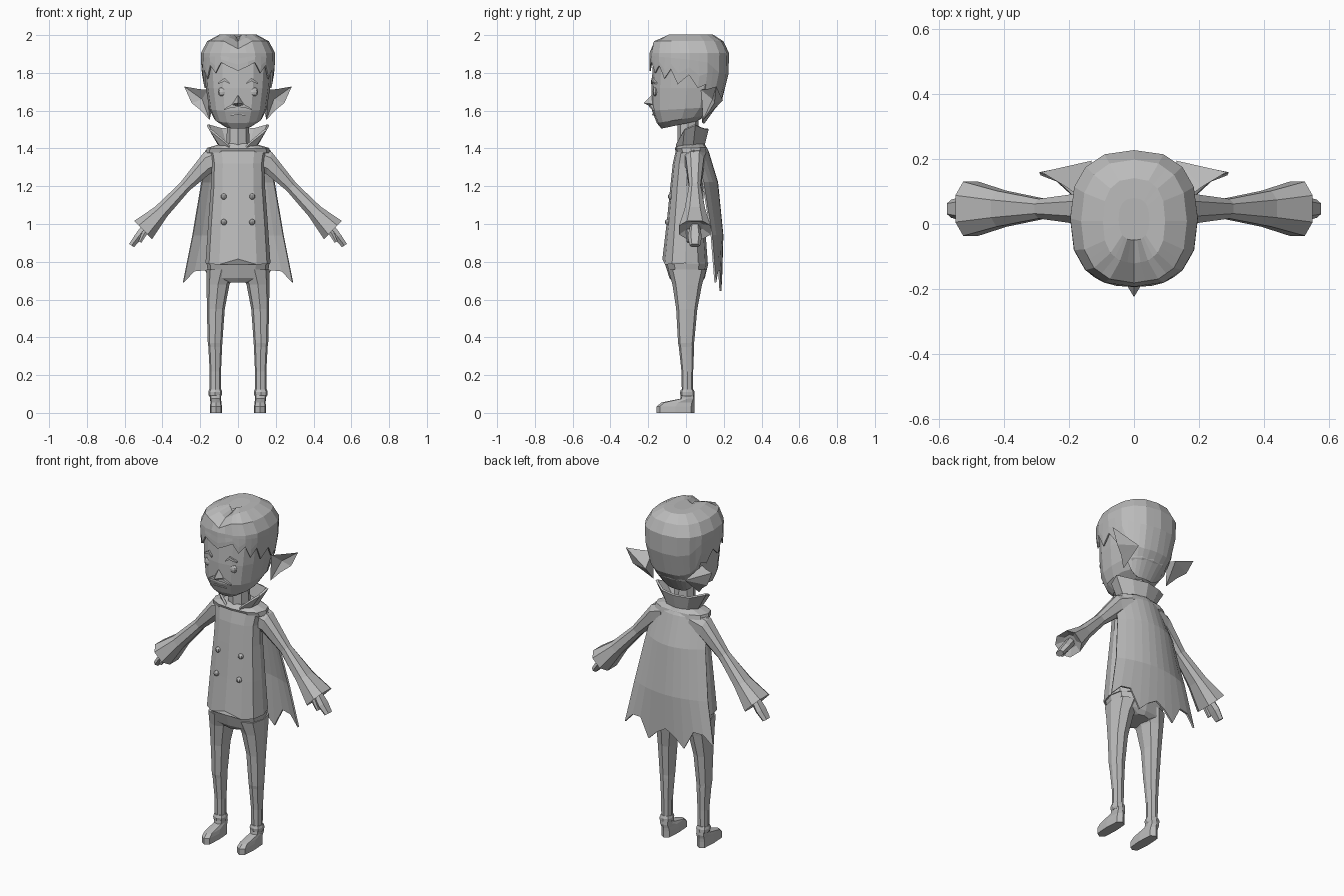
import bpy, bmesh
from math import sin, cos, pi, radians
from mathutils import Vector

cube = bpy.data.objects.get("Cube")
if cube:
    bpy.data.objects.remove(cube, do_unlink=True)

clay = bpy.data.materials.new("plain_grey")
clay.use_nodes = True
clay.diffuse_color = (0.5, 0.5, 0.5, 1)
clay.node_tree.nodes["Principled BSDF"].inputs["Base Color"].default_value = (0.5, 0.5, 0.5, 1)


def build(name, verts, faces, mirror=False, thick=0):
    mesh = bpy.data.meshes.new(name)
    mesh.from_pydata([tuple(v) for v in verts], [], faces)
    bm = bmesh.new()
    bm.from_mesh(mesh)
    bmesh.ops.recalc_face_normals(bm, faces=bm.faces)
    bm.to_mesh(mesh)
    bm.free()
    mesh.materials.append(clay)
    ob = bpy.data.objects.new(name, mesh)
    bpy.context.collection.objects.link(ob)
    if mirror:
        ob.modifiers.new("Mirror", "MIRROR")
    if thick:
        mod = ob.modifiers.new("Solidify", "SOLIDIFY")
        mod.thickness = thick
        mod.offset = 0
    return ob


def skin(name, rings, closed=True, caps=True, **kw):
    """Join rows of points with quads."""
    n = len(rings[0])
    verts = [v for ring in rings for v in ring]
    faces = []
    for r in range(len(rings) - 1):
        for i in range(n if closed else n - 1):
            j = (i + 1) % n
            faces.append((r * n + i, r * n + j, (r + 1) * n + j, (r + 1) * n + i))
    if caps:
        faces += [tuple(range(n)), tuple(range(len(verts) - n, len(verts)))]
    return build(name, verts, faces, **kw)


def power(v, p):
    return (1 if v >= 0 else -1) * abs(v) ** p


def oval(x0, x1, yf, yb, zf, zb, n, p):
    """Horizontal rounded ring; first point is at the front."""
    pts = []
    for i in range(n):
        a = 2 * pi * i / n
        s, c = power(round(sin(a), 6), p), power(round(cos(a), 6), p)
        pts.append(Vector(((x0 + x1) / 2 + s * (x1 - x0) / 2,
                           (yf + yb) / 2 - c * (yb - yf) / 2,
                           (zf + zb) / 2 + c * (zf - zb) / 2)))
    return pts


def body_loft(name, rows, n=12, p=0.8):
    # rows: front z, back z, half width, front y, back y
    return skin(name, [oval(-w, w, f, b, zf, zb, n, p) for zf, zb, w, f, b in rows])


def limb_loft(name, rows, n=8, p=0.8):
    # rows: z, inner x, outer x, front y, back y
    return skin(name, [oval(a, b, f, k, z, z, n, p) for z, a, b, f, k in rows], mirror=True)


# Head and neck
body_loft("head", [(1.505, 1.545, .075, -.13, .06), (1.535, 1.575, .125, -.155, .11),
                   (1.60, 1.62, .152, -.18, .165), (1.72, 1.72, .17, -.183, .195),
                   (1.85, 1.85, .18, -.175, .20), (1.95, 1.95, .12, -.12, .13)], 16)
body_loft("neck", [(1.37, 1.37, .065, -.045, .075), (1.57, 1.57, .055, -.045, .065)], 8, 1)

# Hair shell: each column hangs to its own length
PROFILE = [(1.53, .10, -.12, .09), (1.62, .158, -.185, .175), (1.77, .185, -.19, .22),
           (1.90, .195, -.19, .226), (1.965, .16, -.178, .195), (2.0, .095, -.12, .14)]


def hair_row(z):
    for a, b in zip(PROFILE, PROFILE[1:]):
        if z <= b[0]:
            t = (z - a[0]) / (b[0] - a[0])
            return [u + (v - u) * t for u, v in zip(a, b)]


def hair_point(z, i, n=32):
    z, w, f, b = hair_row(z)
    v = oval(-w, w, f, b, z, z, n, .8)[i]
    if z > 1.93 and v.y < .1:
        v.z -= .04 * max(0, 1 - abs(v.x) / .07)
    return v


half = [1.81, 1.835, 1.855, 1.80, 1.84, 1.77, 1.82, 1.74, 1.79, 1.72, 1.74,
        1.60, 1.56, 1.545, 1.535, 1.535, 1.535]
lengths = half + half[-2:0:-1]
rings = []
for t in (0, .35, .7, 1):
    rings.append([hair_point(z + (1.905 - z) * t, i) for i, z in enumerate(lengths)])
for z in (1.965, 2.0):
    rings.append([hair_point(z, i) for i in range(32)])
crown = [Vector((v.x * .5, v.y * .5 + .01, 2.0 - (.03 if abs(v.x) < .01 and v.y < .05 else 0)))
         for v in rings[-1]]
# Keep every second column above the jagged fringe broad and flat
for ring in rings[2:] + [crown]:
    for i in range(1, 32, 2):
        ring[i] = (ring[i - 1] + ring[(i + 1) % 32]) / 2
hair = skin("hair", rings + [crown], caps=False, thick=.008)
bm = bmesh.new()
bm.from_mesh(hair.data)
top_edges = [e for e in bm.edges if e.is_boundary and min(v.co.z for v in e.verts) > 1.95]
bmesh.ops.holes_fill(bm, edges=top_edges)
bm.to_mesh(hair.data)
bm.free()

# Ears: a dished outline with a point
rim = [(.163, .08, 1.71), (.21, .115, 1.715), (.285, .16, 1.728),
       (.245, .15, 1.64), (.195, .125, 1.60), (.15, .09, 1.55)]
fan = [(i, (i + 1) % 6, c) for c in (6, 7) for i in range(6)]
build("ears", rim + [(.19, .14, 1.66), (.13, .195, 1.655)], fan, mirror=True)

# Nose
build("nose", [(0, -.175, 1.69), (.032, -.172, 1.635), (0, -.172, 1.615),
               (-.032, -.172, 1.635), (0, -.225, 1.64)],
      [(0, 1, 4), (1, 2, 4), (2, 3, 4), (3, 0, 4), (0, 1, 2, 3)])


def strip(name, pts, height, depth, mirror=True):
    """Thin raised bar following a path on the face."""
    rows = [[Vector(p) + Vector((0, dy, dz)) for dy, dz in
             ((-depth, -h), (depth, -h), (depth, h), (-depth, h))]
            for p, h in ((p, height * (1 if 0 < k < len(pts) - 1 else .4))
                         for k, p in enumerate(pts))]
    return skin(name, rows, mirror=mirror)


strip("eyebrows", [(.045, -.176, 1.745), (.07, -.172, 1.765), (.105, -.156, 1.745)], .009, .010)
strip("moustache", [(0, -.186, 1.622), (.035, -.182, 1.625), (.075, -.168, 1.605)], .008, .009)
strip("mouth", [(0, -.172, 1.578), (.02, -.17, 1.58), (.04, -.165, 1.575)], .004, .007)


def ball(name, place, radius, flat=1):
    mesh = bpy.data.meshes.new(name)
    bm = bmesh.new()
    bmesh.ops.create_uvsphere(bm, u_segments=8, v_segments=6, radius=radius)
    for v in bm.verts:
        v.co.y *= flat
        v.co += Vector(place)
    bm.to_mesh(mesh)
    bm.free()
    mesh.materials.append(clay)
    ob = bpy.data.objects.new(name, mesh)
    bpy.context.collection.objects.link(ob)
    ob.modifiers.new("Mirror", "MIRROR")


ball("eyes", (.083, -.162, 1.70), .024, .6)
ball("upper_buttons", (.075, -.08, 1.145), .016)
ball("lower_buttons", (.075, -.096, 1.01), .016)

# Coat, with a small notch at the front hem
coat = body_loft("coat", [(.785, .80, .172, -.125, .115), (1.0, 1.0, .158, -.103, .10),
                          (1.2, 1.2, .143, -.083, .09), (1.32, 1.32, .14, -.07, .09),
                          (1.385, 1.385, .15, -.055, .085), (1.415, 1.415, .08, -.045, .075)])
for v in coat.data.vertices:
    if v.co.z < .79 and abs(v.co.x) < .01:
        v.co.z += .03

# Sleeves: sections given by upper point, lower point and half depth
sections = [(.10, 1.41, .08, 1.29, .06), (.18, 1.38, .15, 1.265, .047),
            (.307, 1.217, .258, 1.176, .03), (.44, 1.09, .375, 1.04, .055),
            (.55, 1.016, .455, .92, .083), (.515, 1.012, .465, .962, .04)]


def section(ux, uz, lx, lz, w, n=8):
    mid, up = Vector(((ux + lx) / 2, .047, (uz + lz) / 2)), Vector(((ux - lx) / 2, 0, (uz - lz) / 2))
    ring = []
    for i in range(n):
        a = 2 * pi * (i + .5) / n
        ring.append(mid + up * power(cos(a), .8) * 1.07 + Vector((0, w * power(sin(a), .8) * 1.07, 0)))
    return ring


skin("sleeves", [section(*s) for s in sections], mirror=True)

# Hands
skin("hands", [section(.505, 1.0, .47, .97, .025, 6), section(.545, .945, .51, .92, .035, 6),
               section(.577, .895, .55, .877, .026, 6)], mirror=True)
thumb = skin("thumbs", [section(.50, .975, .475, .955, .014, 6),
                        section(.527, .91, .512, .90, .011, 6)], mirror=True)
for v in thumb.data.vertices:
    v.co.y -= .032

# Cape: curved sheet with a ragged hem
hem = [.735, .70, .645, .755, .75, .69]
rows = []
for z, w, yc, ye in ((1.42, .095, .095, .035), (1.385, .172, .115, .035), (1.22, .192, .165, .09),
                     (.94, .24, .193, .135), (None, .29, .187, .155)):
    row = []
    for k in range(-5, 6):
        u = k / 5
        row.append(Vector((w * u, yc + (ye - yc) * u ** 2, z or hem[abs(k)])))
    rows.append(row)
skin("cape", rows, closed=False, caps=False, thick=.01)

# Shoulder yoke joining cape and collar
body_loft("shoulder_yoke", [(1.375, 1.375, .172, -.05, .115), (1.40, 1.405, .165, -.06, .11),
                            (1.425, 1.43, .08, -.04, .09)])

# Standing collar, open in a V at the front
low, high = [], []
for k in range(-4, 5):
    a = radians(k * 39)
    f = abs(k) / 4
    low.append(Vector((.10 * sin(a), .02 + .075 * cos(a), 1.425 - .02 * f)))
    flare = .165 if abs(k) in (2, 3) else .14
    high.append(Vector((flare * sin(a), .03 + .085 * cos(a), (1.505, 1.505, 1.525, 1.50, 1.425)[abs(k)])))
skin("collar", [low, high], closed=False, caps=False, thick=.012)

# Trousers
body_loft("hips", [(.69, .69, .06, -.07, .085), (.715, .715, .155, -.088, .10),
                   (.79, .79, .166, -.112, .118), (.86, .86, .14, -.08, .09)])
limb_loft("legs", [(.76, .008, .166, -.095, .108), (.68, .045, .166, -.072, .085),
                   (.55, .07, .165, -.052, .06), (.37, .083, .16, -.042, .043),
                   (.35, .084, .157, -.038, .043), (.22, .09, .15, -.024, .038),
                   (.11, .09, .15, -.022, .036)])
limb_loft("trouser_cuffs", [(.125, .088, .153, -.026, .04), (.11, .084, .157, -.032, .046),
                            (.095, .086, .156, -.03, .046), (.085, .092, .15, -.022, .04)])

# Shoes
limb_loft("shoes", [(0, .085, .148, -.155, .045), (.035, .085, .148, -.155, .045),
                    (.055, .088, .146, -.13, .046), (.075, .09, .148, -.03, .046),
                    (.105, .09, .148, -.026, .044)], 8, .55)
